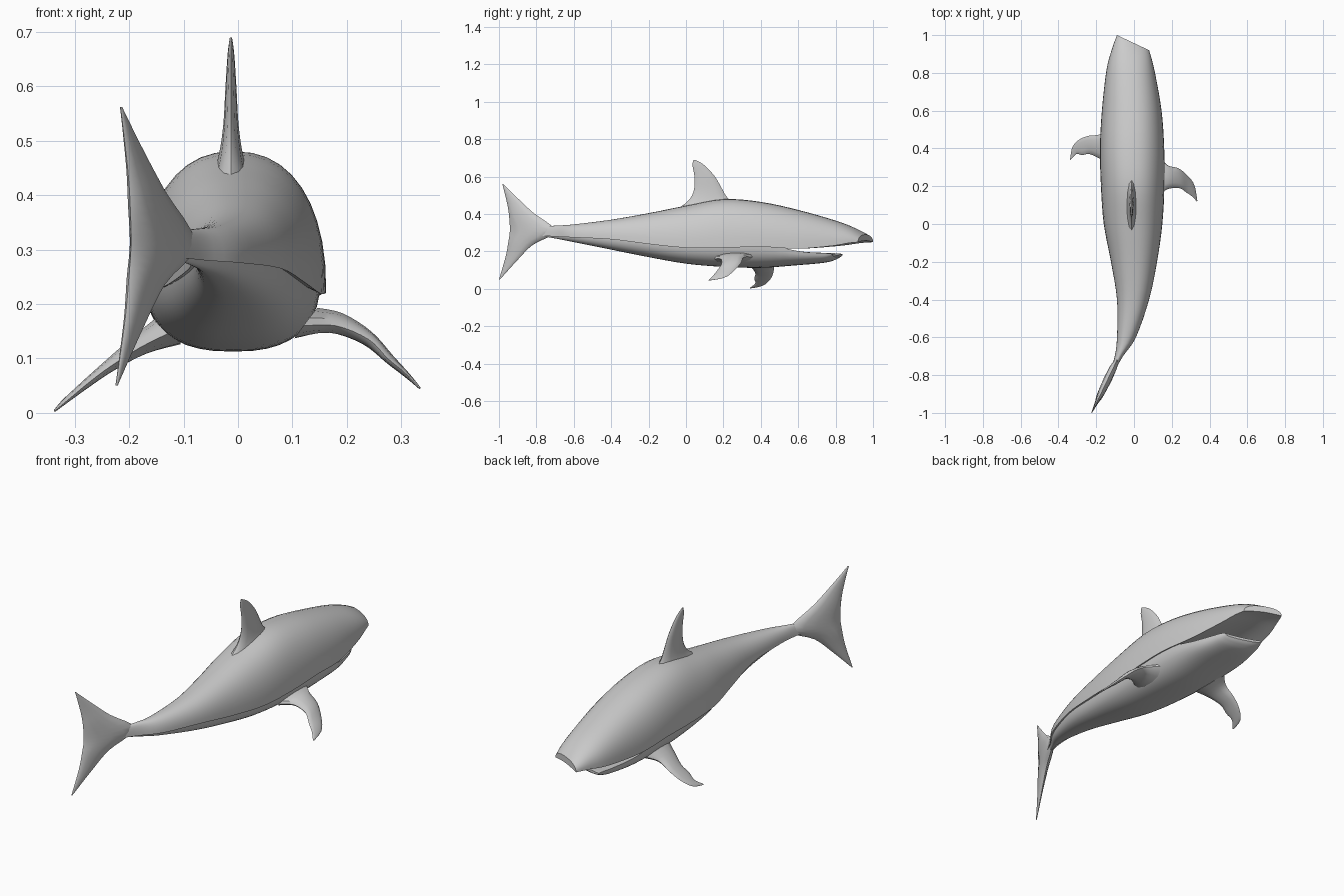
import bpy, bmesh, math
from mathutils import Vector


def smooth_rows(rows, steps):
    """Catmull-Rom interpolation between rows of numbers."""
    out = []
    last = len(rows) - 1
    for i in range(last):
        a, b = rows[max(i - 1, 0)], rows[i]
        c, d = rows[i + 1], rows[min(i + 2, last)]
        for s in range(steps):
            t = s / steps
            out.append([0.5 * (2 * q + (r - p) * t + (2 * p - 5 * q + 4 * r - w) * t * t
                               + (3 * q - p - 3 * r + w) * t ** 3)
                        for p, q, r, w in zip(a, b, c, d)])
    out.append(list(rows[-1]))
    return out


def loft(name, rings):
    """Skin closed rings of points, cap both ends, shade smooth."""
    bm = bmesh.new()
    loops = [[bm.verts.new(p) for p in ring] for ring in rings]
    n = len(loops[0])
    for a, b in zip(loops, loops[1:]):
        for k in range(n):
            bm.faces.new((a[k], a[(k + 1) % n], b[(k + 1) % n], b[k]))
    bm.faces.new(loops[0])
    bm.faces.new(loops[-1])
    bmesh.ops.recalc_face_normals(bm, faces=bm.faces)
    mesh = bpy.data.meshes.new(name)
    bm.to_mesh(mesh)
    bm.free()
    obj = bpy.data.objects.new(name, mesh)
    bpy.context.collection.objects.link(obj)
    bpy.ops.object.select_all(action='DESELECT')
    obj.select_set(True)
    bpy.context.view_layer.objects.active = obj
    bpy.ops.object.shade_smooth_by_angle(angle=math.radians(40))
    return obj


def half_shell(name, stations, recess, power):
    """Arched half body. Station: y, centre x, half width, apex z, edge z, slant."""
    rings = []
    for y, cx, w, apex, edge, slant in smooth_rows(stations, 4):
        ring = []
        for k in range(21):
            a = math.pi * k / 20
            c, s = math.cos(a), max(math.sin(a), 0)
            x = w * math.copysign(abs(c) ** (2 / power), c)
            ring.append((cx + x, y + slant * x, edge + (apex - edge) * s ** (2 / power)))
        for k in range(1, 10):      # hollowed closing side
            x = w * (k / 5 - 1)
            z = edge + recess * (apex - edge) * math.sin(math.pi * k / 10)
            ring.append((cx + x, y + slant * x, z))
        rings.append(ring)
    return loft(name, rings)


def fin(name, stations, normal):
    """Lens-section fin. Station: leading point, trailing point, half thickness."""
    n = Vector(normal).normalized()
    rows = [(*lead, *trail, t) for lead, trail, t in stations]
    rings = []
    for r in smooth_rows(rows, 4):
        lead, trail = Vector(r[:3]), Vector(r[3:6])
        mid, half = (lead + trail) / 2, (lead - trail) / 2
        rings.append([mid + half * math.cos(a) + n * r[6] * math.sin(a)
                      for a in (math.tau * k / 12 for k in range(12))])
    return loft(name, rings)


# Upper body and snout
half_shell("upper_body", [
    (-0.78, -0.115, 0.012, 0.335, 0.285, 0),
    (-0.70, -0.080, 0.022, 0.338, 0.280, 0),
    (-0.60, -0.040, 0.050, 0.345, 0.275, 0),
    (-0.40, -0.005, 0.085, 0.370, 0.265, 0),
    (-0.20, 0.000, 0.122, 0.405, 0.240, 0),
    (0.00, -0.005, 0.155, 0.445, 0.220, 0),
    (0.20, -0.007, 0.168, 0.480, 0.220, 0),
    (0.40, -0.010, 0.170, 0.465, 0.225, 0),
    (0.60, -0.012, 0.158, 0.422, 0.215, 0),
    (0.80, -0.015, 0.130, 0.365, 0.230, -0.15),
    (0.90, -0.010, 0.105, 0.325, 0.245, -0.30),
    (0.96, -0.005, 0.085, 0.290, 0.250, -0.47)], 0.2, 2.3)

# Belly and lower jaw, set slightly inside the upper body
half_shell("belly_and_jaw", [
    (-0.76, -0.110, 0.010, 0.280, 0.310, 0),
    (-0.70, -0.080, 0.018, 0.270, 0.310, 0),
    (-0.60, -0.040, 0.042, 0.250, 0.300, 0),
    (-0.40, -0.005, 0.075, 0.210, 0.285, 0),
    (-0.20, 0.000, 0.107, 0.170, 0.265, 0),
    (0.00, -0.005, 0.138, 0.135, 0.250, 0),
    (0.20, -0.007, 0.156, 0.118, 0.250, 0),
    (0.40, -0.010, 0.160, 0.113, 0.245, 0),
    (0.60, -0.012, 0.146, 0.127, 0.202, 0),
    (0.74, -0.012, 0.117, 0.140, 0.192, -0.15),
    (0.79, -0.010, 0.102, 0.155, 0.190, -0.25),
    (0.81, -0.010, 0.092, 0.170, 0.186, -0.30)], 0.25, 2.5)

# Dorsal fin
dorsal = [((0.27, 0.45), (-0.10, 0.40), 0.036), ((0.22, 0.49), (0.00, 0.46), 0.022),
          ((0.19, 0.54), (0.04, 0.52), 0.014), ((0.155, 0.60), (0.045, 0.60), 0.010),
          ((0.10, 0.66), (0.035, 0.66), 0.006), ((0.05, 0.69), (0.04, 0.69), 0.002)]
fin("dorsal_fin", [((-0.013, *a), (-0.013, *b), t) for a, b, t in dorsal], (1, 0, 0))

# Tail fin, swung to one side
def swing(y, z):
    return (-0.09 + (y + 0.72) * 0.48, y, z)

tail = [((-0.995, 0.05), (-1.0, 0.05), 0.002), ((-0.90, 0.155), (-0.965, 0.17), 0.010),
        ((-0.82, 0.235), (-0.95, 0.25), 0.018), ((-0.70, 0.31), (-0.942, 0.31), 0.022),
        ((-0.82, 0.41), (-0.945, 0.38), 0.018), ((-0.90, 0.485), (-0.955, 0.45), 0.010),
        ((-0.978, 0.562), (-0.982, 0.562), 0.002)]
fin("tail_fin", [(swing(*a), swing(*b), t) for a, b, t in tail], (1, -0.48, 0))

# Pectoral fins, posed differently on each side
fin("right_pectoral_fin", [
    ((0.13, 0.36, 0.17), (0.12, 0.15, 0.16), 0.035),
    ((0.18, 0.31, 0.17), (0.18, 0.185, 0.16), 0.022),
    ((0.235, 0.295, 0.14), (0.24, 0.19, 0.135), 0.014),
    ((0.285, 0.255, 0.095), (0.275, 0.168, 0.10), 0.009),
    ((0.32, 0.205, 0.06), (0.305, 0.148, 0.075), 0.005),
    ((0.335, 0.125, 0.045), (0.332, 0.12, 0.047), 0.002)], (0.6, 0, 0.8))
fin("left_pectoral_fin", [
    ((-0.13, 0.52, 0.155), (-0.12, 0.31, 0.15), 0.033),
    ((-0.18, 0.475, 0.13), (-0.18, 0.345, 0.12), 0.020),
    ((-0.235, 0.468, 0.09), (-0.235, 0.37, 0.085), 0.012),
    ((-0.285, 0.45, 0.05), (-0.275, 0.365, 0.055), 0.008),
    ((-0.325, 0.41, 0.017), (-0.305, 0.37, 0.03), 0.005),
    ((-0.338, 0.345, 0.003), (-0.335, 0.34, 0.005), 0.002)], (-0.6, 0, 0.8))
